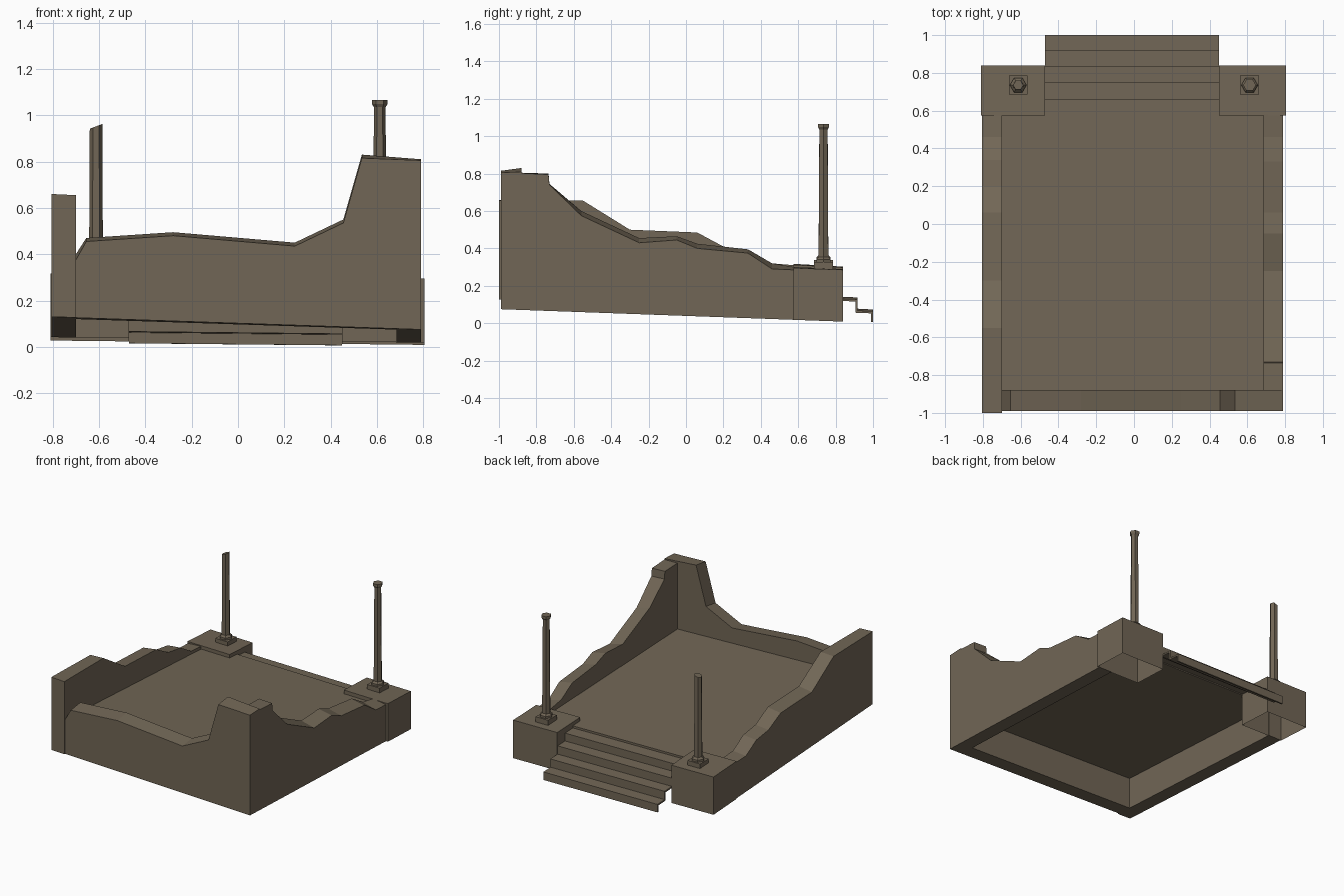
import bpy, bmesh, math
from mathutils import Vector

if "Cube" in bpy.data.objects:
    bpy.data.objects.remove(bpy.data.objects["Cube"])

stone = bpy.data.materials.new("brown stone")
stone.diffuse_color = (0.165, 0.133, 0.092, 1)
stone.use_nodes = True
stone.node_tree.nodes["Principled BSDF"].inputs["Base Color"].default_value = stone.diffuse_color


def ground(x, y):
    """Height of the tilted, slightly warped underside."""
    u, v = (x + 0.8) / 1.6, (y + 1) / 1.83
    front = 0.13 + (0.075 - 0.13) * u
    back = 0.028 + (0.009 - 0.028) * u
    return front + (back - front) * v


def finish(name, bm):
    bmesh.ops.recalc_face_normals(bm, faces=bm.faces[:])
    me = bpy.data.meshes.new(name)
    bm.to_mesh(me)
    bm.free()
    me.materials.append(stone)
    ob = bpy.data.objects.new(name, me)
    bpy.context.collection.objects.link(ob)
    return ob


def loft(name, rings, cap_start=True, cap_end=True):
    bm = bmesh.new()
    rows = [[bm.verts.new(p) for p in r] for r in rings]
    n = len(rows[0])
    for a, b in zip(rows, rows[1:]):
        for i in range(n):
            j = (i + 1) % n
            bm.faces.new((a[i], a[j], b[j], b[i]))
    if cap_start:
        bm.faces.new(rows[0])
    if cap_end:
        bm.faces.new(rows[-1])
    return finish(name, bm)


def wall(name, outer, inner, profile, along_x=False):
    """Broken wall: profile holds (position, outer top, inner top)."""
    rings = []
    for t, zo, zi in profile:
        po, pi = ((t, outer), (t, inner)) if along_x else ((outer, t), (inner, t))
        rings.append([(*po, ground(*po)), (*po, zo), (*pi, zi), (*pi, ground(*pi))])
    return loft(name, rings)


def slab(name, x0, x1, y0, y1, low, high, open_below=False):
    """Box following the tilt of the ground."""
    c = [(x0, y0), (x1, y0), (x1, y1), (x0, y1)]
    return loft(name, [[(x, y, ground(x, y) + h) for x, y in c] for h in (low, high)],
                cap_start=not open_below)


# ruined walls
wall("front_wall", -0.99, -0.88, [
    (-0.70, .375, .40), (-0.655, .455, .47), (-0.28, .48, .495), (0.245, .435, .45),
    (0.455, .535, .55), (0.535, .815, .83), (0.79, .805, .81)], along_x=True)
wall("left_wall", -0.805, -0.70, [
    (-1, .66, .655), (-0.55, .65, .655), (-0.30, .485, .50), (0.06, .47, .485),
    (0.20, .40, .41), (0.34, .38, .39), (0.46, .31, .32), (0.58, .305, .31)])
wall("right_wall", 0.79, 0.685, [
    (-0.89, .803, .805), (-0.735, .795, .80), (-0.73, .74, .745), (-0.56, .575, .60),
    (-0.25, .43, .455), (-0.05, .445, .465), (0.06, .40, .425), (0.33, .375, .395),
    (0.46, .29, .32), (0.58, .285, .30)])

# thin raised floor
slab("floor", -0.70, 0.685, -0.88, 0.58, 0.23, 0.25)

# stair shell: zigzag sheet with thickness
ys = [1.0, 0.918, 0.835, 0.75, 0.66, 0.58]
hs = [0, 0.058, 0.118, 0.178, 0.235, 0.25]
path = [(ys[0], hs[0])]
for i in range(5):
    path += [(ys[i], hs[i + 1]), (ys[i + 1], hs[i + 1])]
t = 0.012
under = [(y - t, max(h - t, 0)) for y, h in path]
rings = []
for (y, h), (yu, hu) in zip(path, under):
    rings.append([(-0.47, y, ground(-0.47, y) + h), (0.45, y, ground(0.45, y) + h),
                  (0.45, yu, ground(0.45, yu) + hu), (-0.47, yu, ground(-0.47, yu) + hu)])
loft("stairs", rings)

# hollow corner blocks beside the stairs
slab("left_block", -0.81, -0.47, 0.575, 0.84, 0, 0.275, open_below=True)
slab("right_block", 0.45, 0.805, 0.575, 0.84, 0, 0.277, open_below=True)


def column(name, cx, cy, z, levels, slope=0.0):
    """Hexagonal column on a square plinth."""
    s = 0.05
    sq = [(cx - s, cy - s), (cx + s, cy - s), (cx + s, cy + s), (cx - s, cy + s)]
    loft(name + "_plinth", [[(x, y, h) for x, y in sq] for h in (z - 0.02, z + 0.035)])
    rings = []
    for k, (r, h) in enumerate(levels):
        tilt = slope if k == len(levels) - 1 else 0
        rings.append([(cx + r * math.cos(a), cy + r * math.sin(a),
                       h + tilt * math.cos(a))
                      for a in (math.pi / 3 * i for i in range(6))])
    loft(name + "_shaft", rings)


column("broken_column", -0.613, 0.735, 0.302,
       [(.044, .335), (.044, .352), (.030, .365), (.027, .952)], slope=0.01)
column("whole_column", 0.612, 0.735, 0.293,
       [(.044, .325), (.044, .342), (.030, .355), (.025, 1.035),
        (.034, 1.048), (.034, 1.065)])
